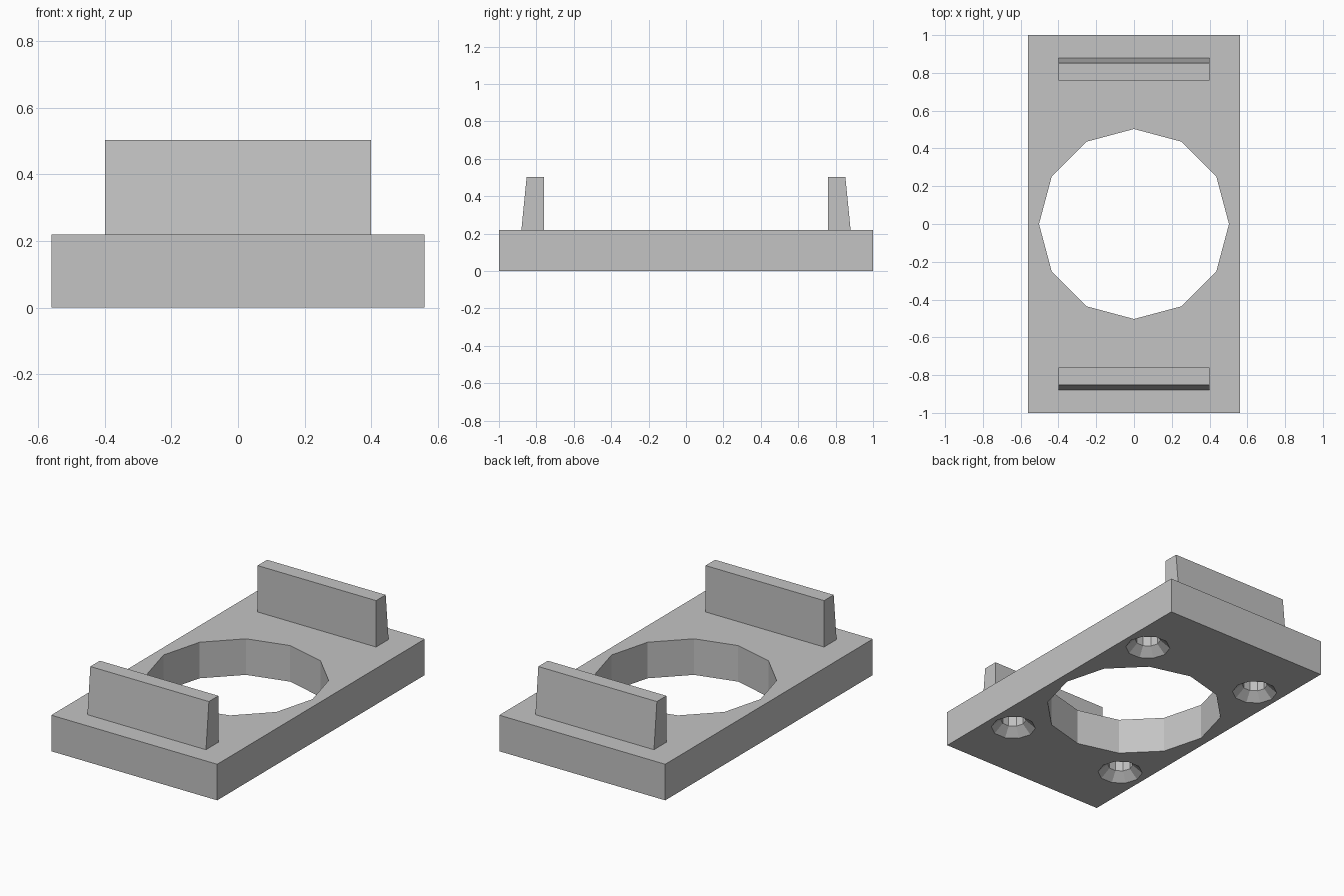
import bpy
import bmesh
from math import cos, sin, tau

if "Cube" in bpy.data.objects:
    bpy.data.objects.remove(bpy.data.objects["Cube"])

grey = bpy.data.materials.new("plain grey")
grey.use_nodes = True
colour = (0.55, 0.55, 0.55, 1)
grey.diffuse_color = colour
grey.node_tree.nodes["Principled BSDF"].inputs["Base Color"].default_value = colour


def loft(name, rings):
    """Closed solid through matching rings of points."""
    bm = bmesh.new()
    loops = [[bm.verts.new(p) for p in ring] for ring in rings]
    n = len(loops[0])
    for a, b in zip(loops, loops[1:]):
        for i in range(n):
            j = (i + 1) % n
            bm.faces.new((a[i], a[j], b[j], b[i]))
    bm.faces.new(loops[0][::-1])
    bm.faces.new(loops[-1])
    bmesh.ops.recalc_face_normals(bm, faces=bm.faces)
    mesh = bpy.data.meshes.new(name)
    bm.to_mesh(mesh)
    bm.free()
    mesh.materials.append(grey)
    ob = bpy.data.objects.new(name, mesh)
    bpy.context.collection.objects.link(ob)
    return ob


def rect(x, y0, y1, z):
    return [(-x, y0, z), (x, y0, z), (x, y1, z), (-x, y1, z)]


def turned(name, sides, profile, cx=0, cy=0):
    """Round solid from (radius, height) pairs."""
    return loft(name, [[(cx + r * cos(tau * i / sides), cy + r * sin(tau * i / sides), z)
                        for i in range(sides)] for r, z in profile])


# Base plate with central opening
thick = 0.22
plate = loft("base_plate", [rect(0.56, -1, 1, 0), rect(0.56, -1, 1, thick)])
cutters = [turned("opening_cutter", 12, [(0.503, -0.1), (0.503, 0.4)])]

# Countersunk blind screw holes in the underside
screw = [(0.127, -0.05), (0.127, 0), (0.072, 0.05), (0.072, 0.18)]
for x in (-0.4, 0.4):
    for y in (-0.6, 0.6):
        cutters.append(turned("screw_cutter", 10, screw, x, y))

for cutter in cutters:
    mod = plate.modifiers.new("cut", "BOOLEAN")
    mod.operation = "DIFFERENCE"
    mod.solver = "EXACT"
    mod.object = cutter

# Apply the cuts and drop the cutters
bpy.context.view_layer.update()
graph = bpy.context.evaluated_depsgraph_get()
cut_mesh = bpy.data.meshes.new_from_object(plate.evaluated_get(graph))
plate.modifiers.clear()
plate.data = cut_mesh
for cutter in cutters:
    bpy.data.objects.remove(cutter)

# Upright lips, tapered on the outer side
for name, s in (("front_lip", -1), ("back_lip", 1)):
    loft(name, [rect(0.4, s * 0.76, s * 0.88, thick),
                rect(0.4, s * 0.76, s * 0.852, 0.503)])
